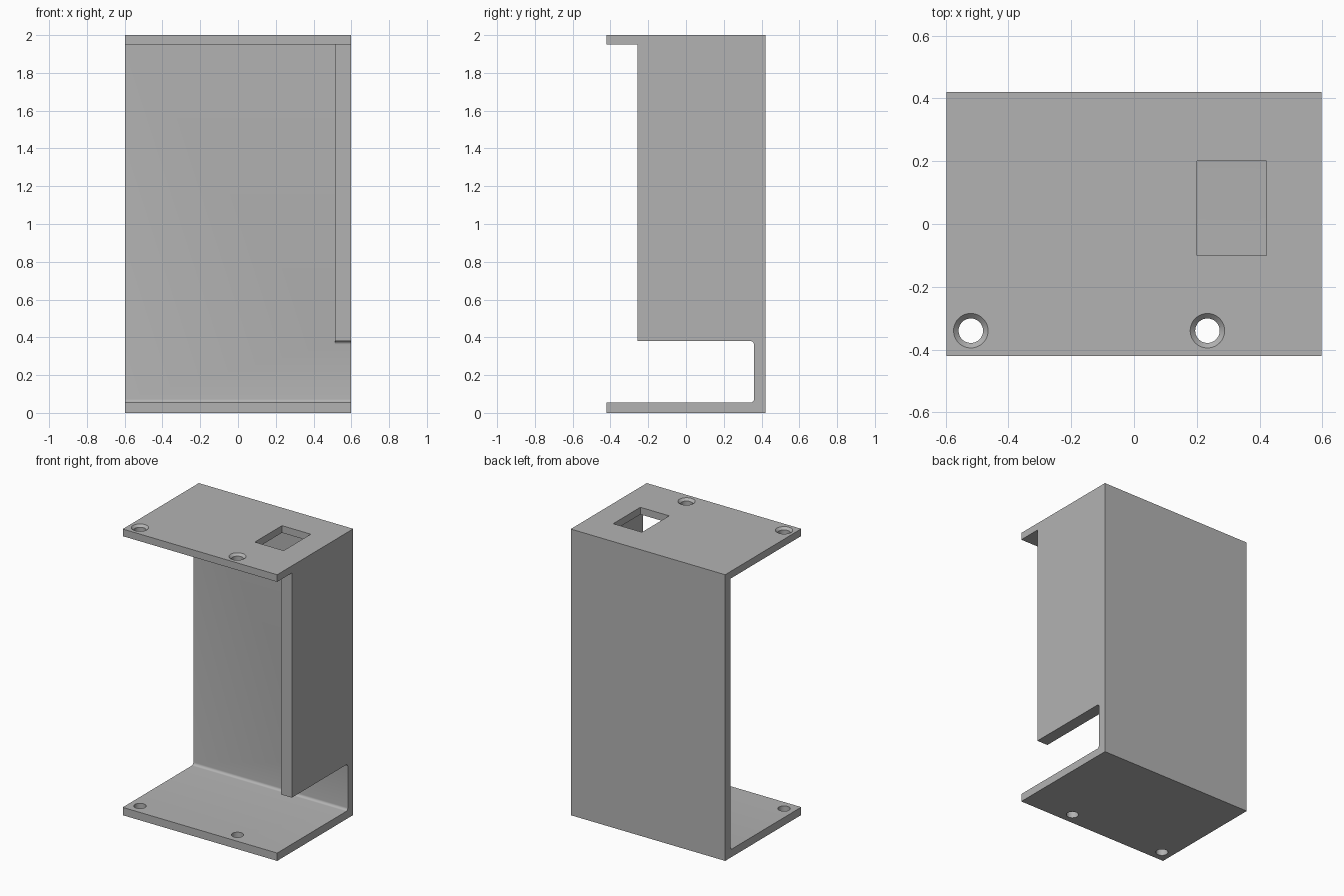
import bpy, bmesh, math
from mathutils import Vector, Matrix

if "Cube" in bpy.data.objects:
    bpy.data.objects.remove(bpy.data.objects["Cube"])

grey = bpy.data.materials.new("plain grey")
grey.use_nodes = True
colour = (0.45, 0.45, 0.45, 1)
grey.diffuse_color = colour
grey.node_tree.nodes["Principled BSDF"].inputs["Base Color"].default_value = colour

HALF_W, FRONT, BACK, TOP = 0.597, -0.42, 0.42, 2.0
WALL_Y, FLOOR_Z, CEIL_Z = 0.36, 0.055, 1.95
PANEL_X, PANEL_Y, PANEL_Z = 0.513, -0.258, 0.38
FILLET = 0.018


def finish(name, bm):
    bmesh.ops.recalc_face_normals(bm, faces=bm.faces)
    mesh = bpy.data.meshes.new(name)
    bm.to_mesh(mesh)
    bm.free()
    mesh.materials.append(grey)
    obj = bpy.data.objects.new(name, mesh)
    bpy.context.collection.objects.link(obj)
    return obj


def prism(name, outline, x0, x1):
    """Extrude a (y, z) outline along x."""
    bm = bmesh.new()
    face = bm.faces.new([bm.verts.new((x0, y, z)) for y, z in outline])
    grown = bmesh.ops.extrude_face_region(bm, geom=[face])["geom"]
    moved = [v for v in grown if isinstance(v, bmesh.types.BMVert)]
    bmesh.ops.translate(bm, verts=moved, vec=(x1 - x0, 0, 0))
    return finish(name, bm)


def box(name, low, high):
    bm = bmesh.new()
    low, high = Vector(low), Vector(high)
    bmesh.ops.create_cube(bm, size=1)
    bmesh.ops.scale(bm, verts=bm.verts, vec=high - low)
    bmesh.ops.translate(bm, verts=bm.verts, vec=(low + high) / 2)
    return finish(name, bm)


def cone(name, x, y, z0, z1, r0, r1):
    bm = bmesh.new()
    bmesh.ops.create_cone(bm, cap_ends=True, segments=48, radius1=r0, radius2=r1,
                          depth=z1 - z0, matrix=Matrix.Translation((x, y, (z0 + z1) / 2)))
    return finish(name, bm)


def corner(cy, cz, start):
    """Quarter arc of the fillet, counter-clockwise from the start angle."""
    return [(cy + FILLET * math.cos(math.radians(start + 15 * i)),
             cz + FILLET * math.sin(math.radians(start + 15 * i))) for i in range(7)]


def combine(target, other, operation):
    mod = target.modifiers.new(other.name, "BOOLEAN")
    mod.operation, mod.object, mod.solver = operation, other, "EXACT"
    bpy.context.view_layer.objects.active = target
    bpy.ops.object.modifier_apply(modifier=mod.name)
    bpy.data.objects.remove(other)


# C-shaped shell: floor plate, back wall and top plate
shell = [(FRONT, 0), (BACK, 0), (BACK, TOP), (FRONT, TOP), (FRONT, CEIL_Z), (WALL_Y, CEIL_Z)]
shell += corner(WALL_Y - FILLET, FLOOR_Z + FILLET, 270)[::-1] + [(FRONT, FLOOR_Z)]
bracket = prism("bracket", shell, -HALF_W, HALF_W)

# Side panel, sunk into the wall and top plate, rounded where it meets the wall
sunk_y, sunk_z = WALL_Y + 0.03, CEIL_Z + 0.025
panel = [(PANEL_Y, PANEL_Z)] + corner(WALL_Y - FILLET, PANEL_Z - FILLET, 0)[::-1]
panel += [(sunk_y, PANEL_Z - FILLET), (sunk_y, sunk_z), (PANEL_Y, sunk_z)]
combine(bracket, prism("side_panel", panel, PANEL_X, HALF_W), "UNION")

# Rectangular opening in the top plate
combine(bracket, box("opening", (0.2, -0.1, 1.9), (0.423, 0.2, 2.1)), "DIFFERENCE")

# Screw holes through both plates, countersunk on top
for x in (-0.52, 0.234):
    y, r, sink = -0.34, 0.039, 0.016
    combine(bracket, cone("screw_hole", x, y, -0.1, 2.1, r, r), "DIFFERENCE")
    combine(bracket, cone("countersink", x, y, TOP - sink, TOP + sink, r, r + 2 * sink), "DIFFERENCE")

# Smooth the round holes and fillets, keep the edges crisp
bpy.ops.object.select_all(action="DESELECT")
bracket.select_set(True)
bpy.context.view_layer.objects.active = bracket
bpy.ops.object.shade_smooth_by_angle(angle=math.radians(30))
